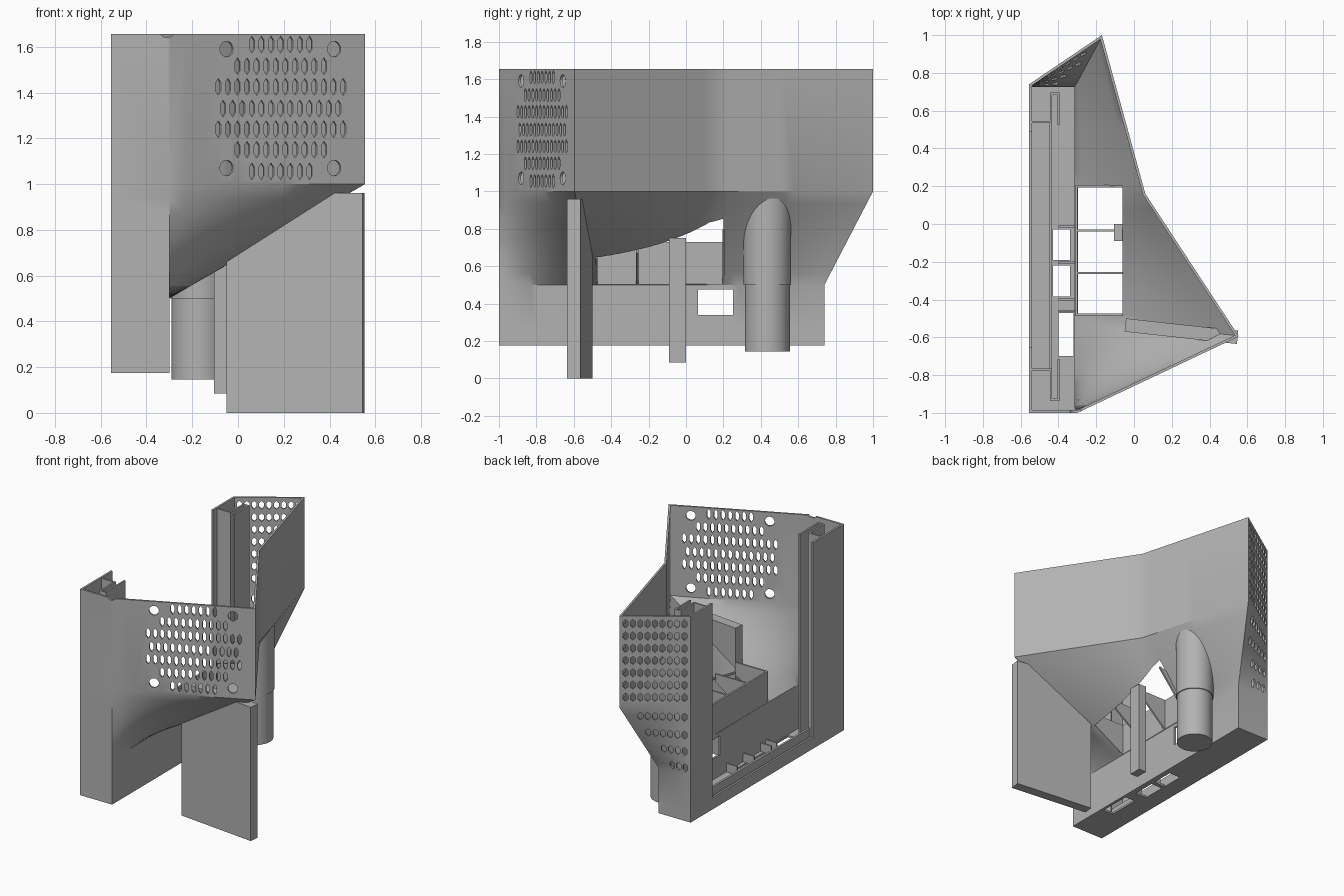
import bpy, bmesh, math
from mathutils import Vector
from mathutils.bvhtree import BVHTree

if "Cube" in bpy.data.objects:
    bpy.data.objects.remove(bpy.data.objects["Cube"])

grey = bpy.data.materials.new("plain grey")
grey.diffuse_color = (0.45, 0.45, 0.45, 1)
grey.use_nodes = True
grey.node_tree.nodes["Principled BSDF"].inputs["Base Color"].default_value = grey.diffuse_color


def finish(bm, name, smooth=False):
    me = bpy.data.meshes.new(name)
    bm.to_mesh(me)
    bm.free()
    ob = bpy.data.objects.new(name, me)
    bpy.context.collection.objects.link(ob)
    me.materials.append(grey)
    if smooth:
        shade(ob)
    return ob


def shade(ob):
    bpy.ops.object.select_all(action='DESELECT')
    ob.select_set(True)
    bpy.context.view_layer.objects.active = ob
    bpy.ops.object.shade_smooth_by_angle(angle=math.radians(30))


def prism(bm, pts, depth):
    """Closed solid: outline of 3D points swept by the depth vector."""
    a = [bm.verts.new(p) for p in pts]
    b = [bm.verts.new(Vector(p) + Vector(depth)) for p in pts]
    n = len(a)
    faces = [bm.faces.new(a), bm.faces.new(b)]
    faces += [bm.faces.new((a[i], a[(i + 1) % n], b[(i + 1) % n], b[i])) for i in range(n)]
    bmesh.ops.recalc_face_normals(bm, faces=faces)


def block(bm, x0, x1, y0, y1, z0, z1):
    prism(bm, [(x0, y0, z0), (x1, y0, z0), (x1, y1, z0), (x0, y1, z0)], (0, 0, z1 - z0))


def box(name, *dims):
    bm = bmesh.new()
    block(bm, *dims)
    return finish(bm, name)


def opening(bm, centre, u, w, h, sides=6):
    """Cutter through a wall running along u: tall hexagon or round."""
    c, u = Vector(centre), Vector(u).normalized()
    n = u.cross(Vector((0, 0, 1))) * 0.06
    if sides == 6:
        ring = [(0, 1), (1, .5), (1, -.5), (0, -1), (-1, -.5), (-1, .5)]
    else:
        ring = [(math.cos(i * math.tau / sides), math.sin(i * math.tau / sides)) for i in range(sides)]
    prism(bm, [c - n + u * (a * w) + Vector((0, 0, b * h)) for a, b in ring], 2 * n)


# --- shell: upright walls, ruled funnel and narrow base trough ---
X0, X1 = -0.555, -0.30
B, C, F = (X0, 0.74), (-0.17, 1.0), (X1, -1.0)
# (upper xy, lower xy, subdivisions to the next point)
path = [((X0, 0.49), (X0, 0.49), 1), (B, B, 10), (C, (X1, 0.74), 12),
        ((0.06, 0.16), (X1, 0.05), 12), ((0.555, -0.595), (X1, -0.5), 12),
        (F, F, 1), ((X0, -1.0), (X0, -1.0), 1), ((X0, -0.65), (X0, -0.65), 1)]
upper, lower = [], []
for i, (u, l, n) in enumerate(path):
    u2, l2, _ = path[(i + 1) % len(path)]
    for k in range(n):
        upper.append(Vector(u).lerp(Vector(u2), k / n))
        lower.append(Vector(l).lerp(Vector(l2), k / n))
rows = [0.175, 0.26] + [0.5 + 0.0625 * k for k in range(9)] + [1.655]
bm = bmesh.new()
grid = []
for z in rows:
    t = min(1, max(0, (z - 0.5) / 0.5))
    grid.append([bm.verts.new((*l.lerp(u, t), z)) for u, l in zip(upper, lower)])
N = len(upper)
for r in range(len(rows) - 1):
    for i in range(N):
        if i == N - 1 and r > 0:
            continue                      # open rear side above the sill
        j = (i + 1) % N
        bm.faces.new((grid[r][i], grid[r + 1][i], grid[r + 1][j], grid[r][j]))
bm.faces.new(grid[0])
surface = BVHTree.FromBMesh(bm)
shell = finish(bm, "shell")
mod = shell.modifiers.new("thickness", 'SOLIDIFY')
mod.thickness, mod.offset, mod.use_even_offset = 0.014, -1, True

# --- cutters: vents, screw holes, window, floor slots, funnel hole ---
bm = bmesh.new()
along = (0.855, 0.405, 0)
fy = lambda x: -1 + (x + 0.3) * 0.405 / 0.855
for z, n in zip((1.61, 1.515, 1.425, 1.33, 1.24, 1.15, 1.055), (7, 10, 14, 13, 14, 10, 7)):
    for k in range(n):
        x = 0.187 + (k - (n - 1) / 2) * 0.042
        opening(bm, (x, fy(x), z), along, 0.0125, 0.037)
for x in (-0.05, 0.42):
    for z in (1.07, 1.59):
        opening(bm, (x, fy(x), z), along, 0.032, 0.034, 20)
rear_rows = [(1.60 - 0.088 * k, 9) for k in range(7)] + [(0.93, 7), (0.80, 6), (0.68, 4), (0.56, 3)]
for z, n in rear_rows:
    t = min(1, (z - 0.5) / 0.5)
    d = Vector((X1, 0.74)).lerp(Vector(C), t) - Vector(B)
    d = Vector((d.x, d.y, 0)).normalized()
    for k in range(n):
        opening(bm, Vector((*B, z)) + d * (0.04 + 0.048 * k), d, 0.016, 0.03)
block(bm, -0.35, -0.25, 0.065, 0.25, 0.34, 0.475)
block(bm, -0.43, -0.34, -0.19, -0.03, 0.1, 0.23)
block(bm, -0.43, -0.34, -0.385, -0.22, 0.1, 0.23)
block(bm, -0.40, -0.32, -0.70, -0.47, 0.1, 0.23)
block(bm, -0.297, -0.06, -0.48, 0.2, 0.48, 0.97)
opening(bm, (-0.31, -1, 1.675), (1, 0, 0), 0.035, 0.035, 20)
cutter = finish(bm, "cutter")
cutter.hide_render = True
mod = shell.modifiers.new("openings", 'BOOLEAN')
mod.object, mod.operation, mod.solver = cutter, 'DIFFERENCE', 'EXACT'
bpy.context.view_layer.update()
dg = bpy.context.evaluated_depsgraph_get()
cut_mesh = bpy.data.meshes.new_from_object(shell.evaluated_get(dg))
shell.modifiers.clear()
shell.data = cut_mesh
bpy.data.objects.remove(cutter)
shade(shell)

# --- folded guide rails inside both end pillars ---
def rail(name, ys):
    y_in, y_out, y_end = ys
    line = [(-0.545, y_in), (-0.44, y_in), (-0.44, y_out), (-0.40, y_out), (-0.40, y_end)]
    bm = bmesh.new()
    h = 0.006
    for (xa, ya), (xb, yb) in zip(line, line[1:]):
        block(bm, min(xa, xb) - h, max(xa, xb) + h, min(ya, yb) - h, max(ya, yb) + h, 0.185, 1.65)
    finish(bm, name)

rail("rear_guide_rail", (0.54, 0.69, 0.53))
rail("front_guide_rail", (-0.77, -0.93, -0.72))

# --- sill rail and small floor ribs ---
box("sill_rail", -0.45, -0.435, -0.77, 0.54, 0.18, 0.25)
for i, y in enumerate((-0.46, -0.4, -0.205, -0.015)):
    box(f"floor_rib_{i + 1}", -0.40, -0.305, y - 0.006, y + 0.006, 0.18, 0.25)

# --- raised wall and webs around the funnel hole ---
box("raised_wall", -0.313, X1, -0.486, 0.206, 0.48, 0.73)
for name, y, zt in (("front_web", -0.48, 0.65), ("middle_web", -0.26, 0.68),
                    ("post_web", -0.035, 0.73), ("rear_web", 0.2, 0.80)):
    bm = bmesh.new()
    prism(bm, [(-0.302, y - 0.006, 0.5), (-0.302, y - 0.006, 0.73),
               (-0.058, y - 0.006, max(zt, 0.73)), (-0.058, y - 0.006, zt - 0.01)], (0, 0.012, 0))
    finish(bm, name)

# --- support panel and square post under the funnel ---
bm = bmesh.new()
prism(bm, [(-0.05, -0.57, 0), (0.545, -0.635, 0), (0.552, -0.565, 0), (-0.042, -0.5, 0)], (0, 0, 0.96))
finish(bm, "support_panel")
box("square_post", -0.105, -0.045, -0.09, 0.0, 0.085, 0.75)

# --- round leg: plain lower part, wider sleeve trimmed to the funnel ---
def leg(name, radius, z0, z1=None):
    bm = bmesh.new()
    rings = ([], [])
    for i in range(48):
        a = i * math.tau / 48
        x, y = -0.17 + radius * math.cos(a), 0.435 + radius * math.sin(a)
        top = z1
        if top is None:
            hit = surface.ray_cast(Vector((x, y, 0.3)), Vector((0, 0, 1)))[0]
            top = hit.z + 0.006 if hit else 0.97
        rings[0].append(bm.verts.new((x, y, z0)))
        rings[1].append(bm.verts.new((x, y, top)))
    for i in range(48):
        j = (i + 1) % 48
        bm.faces.new((rings[0][i], rings[0][j], rings[1][j], rings[1][i]))
    bm.faces.new(rings[0][::-1])
    bm.faces.new(rings[1])
    finish(bm, name, True)

leg("round_leg", 0.12, 0.145, 0.52)
leg("leg_sleeve", 0.127, 0.5)
